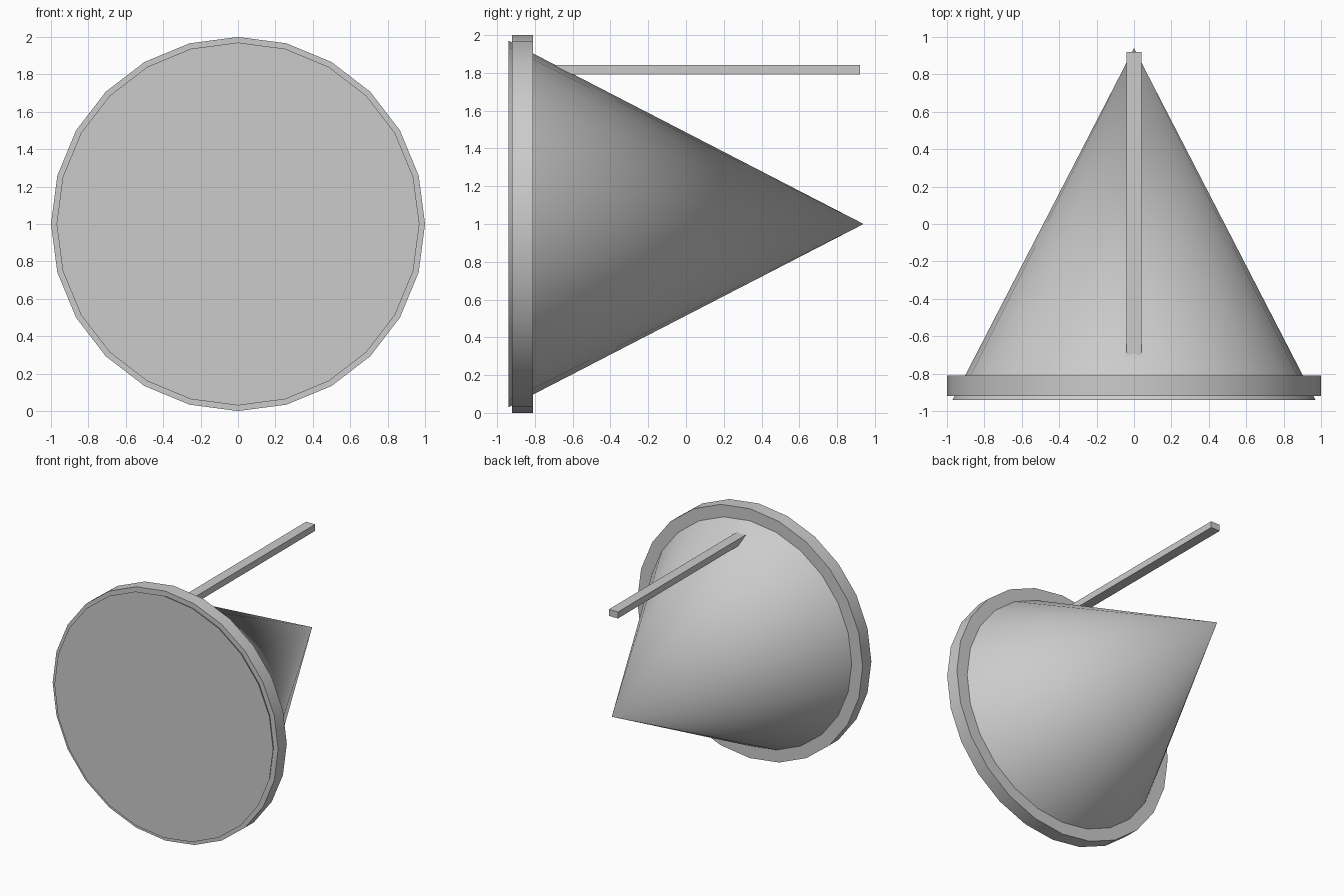
import bpy
import math

cube = bpy.data.objects.get("Cube")
if cube:
    bpy.data.objects.remove(cube, do_unlink=True)

grey = bpy.data.materials.new("light_grey")
grey.use_nodes = True
COLOUR = (0.6, 0.6, 0.6, 1)
grey.diffuse_color = COLOUR
grey.node_tree.nodes["Principled BSDF"].inputs["Base Color"].default_value = COLOUR

SIDES = 24
AXIS_Z = 1.0


def finish(name, smooth=False):
    obj = bpy.context.object
    obj.name = name
    obj.data.materials.append(grey)
    bpy.ops.object.transform_apply(location=False, rotation=True, scale=True)
    if smooth:
        bpy.ops.object.shade_smooth_by_angle(angle=math.radians(30))
    return obj


def round_part(name, y0, y1, r0, r1):
    """Round solid along y, radius r0 at y0 and r1 at y1."""
    bpy.ops.mesh.primitive_cone_add(
        vertices=SIDES, radius1=r0, radius2=r1, depth=y1 - y0,
        location=(0, (y0 + y1) / 2, AXIS_Z), rotation=(-math.pi / 2, 0, 0))
    return finish(name, smooth=True)


# Cone pointing backwards, its base standing just proud of the rim
round_part("cone_body", -0.94, 0.94, 0.97, 0)

# Rim around the base of the cone
round_part("base_rim", -0.92, -0.81, 1.0, 1.0)

# Straight bar rising out of the cone towards the back
bpy.ops.mesh.primitive_cube_add(size=1, location=(0, 0.06, 1.817))
bpy.context.object.scale = (0.08, 1.72, 0.052)
finish("top_bar")
